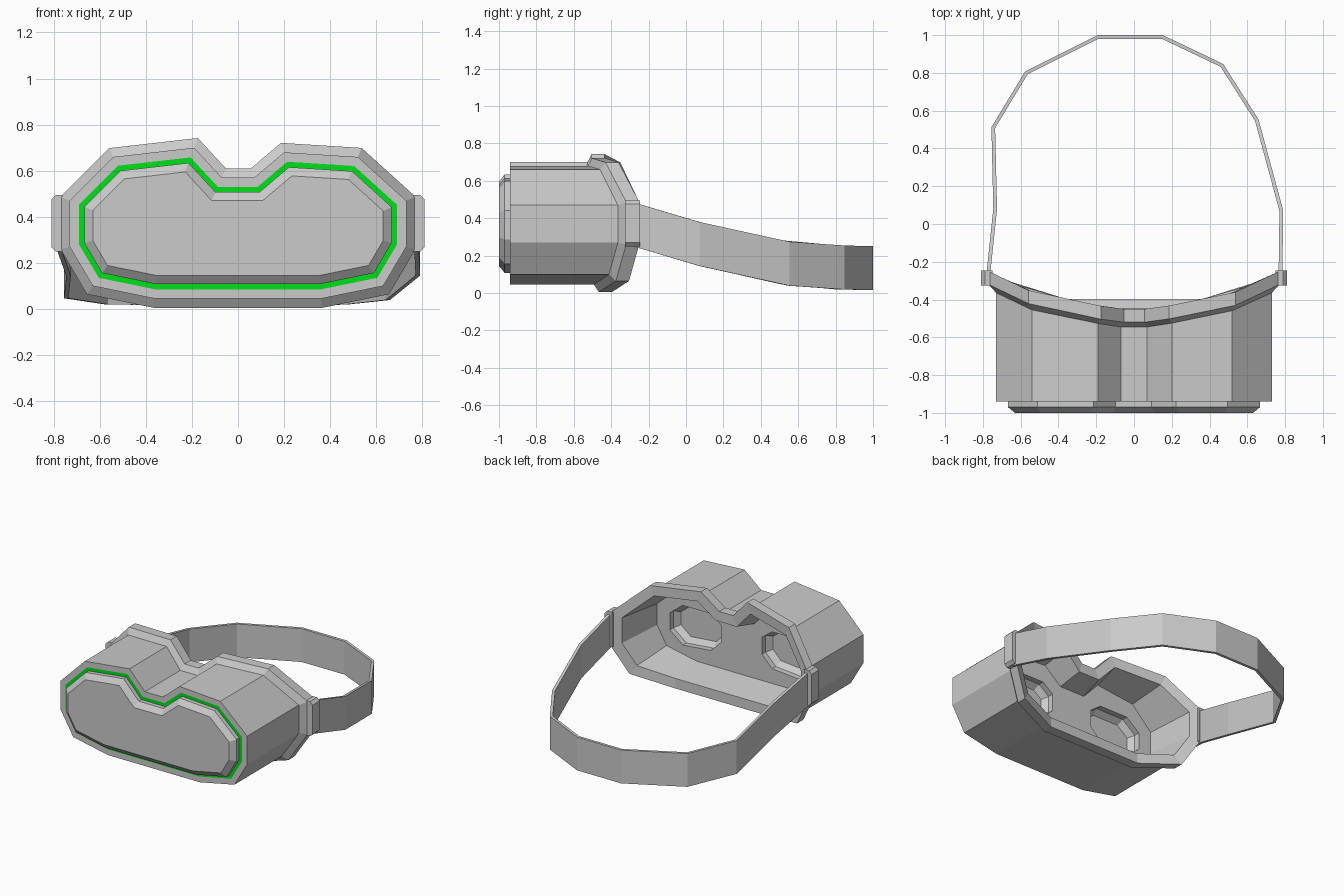
import bpy, bmesh
from mathutils import Vector

if "Cube" in bpy.data.objects:
    bpy.data.objects.remove(bpy.data.objects["Cube"])


def material(name, rgb):
    m = bpy.data.materials.new(name)
    m.use_nodes = True
    m.diffuse_color = (*rgb, 1)
    m.node_tree.nodes["Principled BSDF"].inputs["Base Color"].default_value = (*rgb, 1)
    return m


GREY = material("grey plastic", (0.6, 0.6, 0.6))
GREEN = material("green light", (0.0, 0.75, 0.01))


def loft(name, loops, mat=GREY, caps=(False, False), ring=False):
    """Skin a run of equal-length closed loops; ring joins last to first."""
    bm = bmesh.new()
    rows = [[bm.verts.new(p) for p in loop] for loop in loops]
    pairs = list(zip(rows, rows[1:])) + ([(rows[-1], rows[0])] if ring else [])
    for a, b in pairs:
        for i in range(len(a)):
            j = (i + 1) % len(a)
            bm.faces.new((a[i], a[j], b[j], b[i]))
    if caps[0]:
        bm.faces.new(rows[0][::-1])
    if caps[1]:
        bm.faces.new(rows[-1])
    bmesh.ops.recalc_face_normals(bm, faces=bm.faces)
    me = bpy.data.meshes.new(name)
    bm.to_mesh(me)
    bm.free()
    me.materials.append(mat)
    ob = bpy.data.objects.new(name, me)
    bpy.context.collection.objects.link(ob)
    return ob


def inset(poly, d):
    """Move every edge of a counter-clockwise outline inwards by d."""
    out = []
    for i, p in enumerate(poly):
        p, a, b = Vector(p), Vector(poly[i - 1]), Vector(poly[(i + 1) % len(poly)])
        u, v = (p - a).normalized(), (b - p).normalized()
        n, m = Vector((-u.y, u.x)), Vector((-v.y, v.x))
        out.append(p + (n + m) * d / (1 + n.dot(m)))
    return out


def interp(table, t):
    for (a, fa), (b, fb) in zip(table, table[1:]):
        if t <= b:
            return fa + (fb - fa) * max(0, t - a) / (b - a)
    return table[-1][1]


# Body outline as seen from the front
lower = [(0.36, 0.045), (0.63, 0.10), (0.73, 0.27), (0.73, 0.47)]
outline = lower + [(0.52, 0.66), (0.20, 0.68), (0.07, 0.57), (-0.07, 0.57),
                   (-0.19, 0.70), (-0.54, 0.66)] + [(-x, z) for x, z in lower[::-1]]
face_curve = [(0.07, -0.45), (0.2, -0.43), (0.54, -0.36), (0.77, -0.25)]


def flat(d, y):
    return [(p.x, y, p.y) for p in inset(outline, d)]


def curved(d, dy):
    return [(p.x, interp(face_curve, abs(p.x)) + dy, p.y) for p in inset(outline, d)]


# Front: raised visor, light ring and main shell
loft("visor", [flat(0.10, -1), flat(0.063, -0.97), flat(0.063, -0.94)], caps=(True, False))
loft("light_ring", [flat(0.063, -0.94), flat(0.04, -0.94)], GREEN)
loft("body_shell", [flat(0.04, -0.94), flat(0, -0.94), curved(0, -0.09)])

# Curved face flange with a funnel leading to the eyepiece panel
loft("face_flange", [curved(0, -0.095), curved(-0.04, -0.07), curved(-0.04, 0),
                     curved(0.03, 0), flat(0.07, -0.62)])
panel = loft("eyepiece_panel", [flat(0.07, -0.62), flat(0.07, -0.75)], caps=(True, True))

# Tapered octagonal lens recesses
octagon = [(0.16, 0.30), (0.24, 0.22), (0.46, 0.20), (0.56, 0.28),
           (0.56, 0.40), (0.46, 0.48), (0.24, 0.48), (0.16, 0.42)]
for side, s in (("left", 1), ("right", -1)):
    loops = [[(s * p[0], y, p[1]) for p in inset(octagon, d)]
             for d, y in ((0, -0.6), (0, -0.66), (0.03, -0.70))]
    cutter = loft(side + "_lens_cutter", loops, caps=(True, True))
    cutter.hide_render = True
    cutter.hide_viewport = True
    mod = panel.modifiers.new(side + " recess", "BOOLEAN")
    mod.object = cutter
    mod.solver = "EXACT"

# Head strap: upright band following a polygon path and sloping down to the back
path = [(0.775, -0.3), (0.78, 0.07), (0.65, 0.55), (0.465, 0.84), (0.15, 0.99),
        (-0.19, 0.99), (-0.57, 0.80), (-0.745, 0.51), (-0.735, 0.08), (-0.775, -0.3)]
strap_top = [(-0.26, 0.49), (0.07, 0.38), (0.54, 0.275), (0.8, 0.255), (1.0, 0.25)]
sections = []
for i, (x, y) in enumerate(path):
    a, b = Vector(path[max(i - 1, 0)]), Vector(path[min(i + 1, len(path) - 1)])
    t = (b - a).normalized() * 0.01
    z = interp(strap_top, y)
    sections.append([(x + t.y, y - t.x, z - 0.235), (x - t.y, y + t.x, z - 0.235),
                     (x - t.y, y + t.x, z), (x + t.y, y - t.x, z)])
loft("head_strap", sections, caps=(True, True))

# Chamfered strap anchors on the sides of the flange
for side, s in (("left", 1), ("right", -1)):
    anchor = [(0.75, 0.25), (0.79, 0.25), (0.81, 0.27), (0.81, 0.475), (0.79, 0.495), (0.75, 0.495)]
    loft(side + "_strap_anchor", [[(s * x, y, z) for x, z in anchor] for y in (-0.325, -0.245)],
         caps=(True, True))
